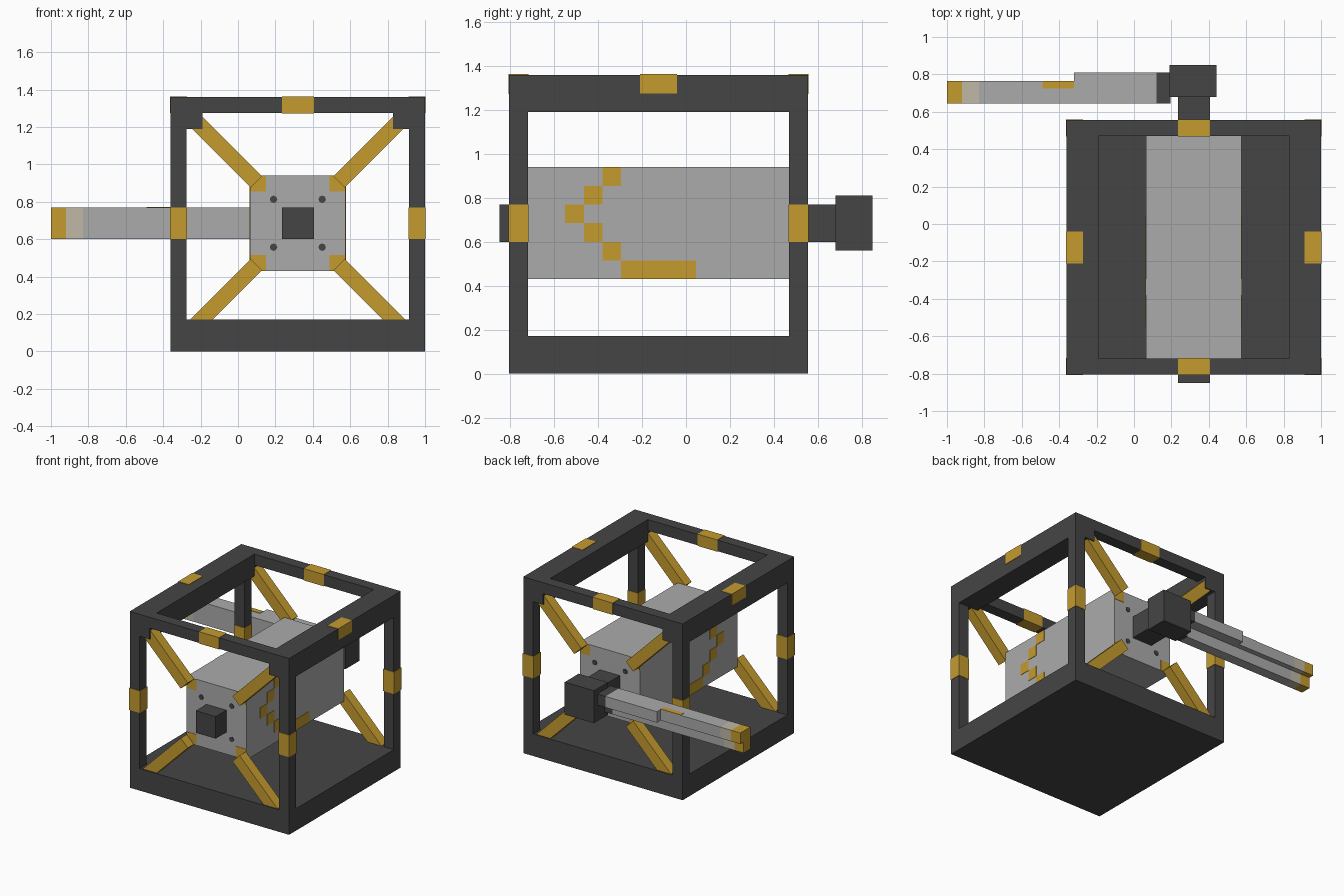
import bpy, bmesh, math
from mathutils import Matrix, Vector

default = bpy.data.objects.get("Cube")
if default:
    bpy.data.objects.remove(default, do_unlink=True)


def material(name, rgb):
    m = bpy.data.materials.new(name)
    m.use_nodes = True
    m.diffuse_color = (*rgb, 1)
    m.node_tree.nodes["Principled BSDF"].inputs["Base Color"].default_value = (*rgb, 1)
    return m


DARK = material("dark_grey", (0.06, 0.06, 0.06))
GREY = material("light_grey", (0.41, 0.41, 0.41))
YELLOW = material("warning_yellow", (0.56, 0.33, 0.028))
TAN = material("worn_tan", (0.53, 0.48, 0.38))


def finish(name, bm, mat):
    bmesh.ops.recalc_face_normals(bm, faces=bm.faces)
    mesh = bpy.data.meshes.new(name)
    bm.to_mesh(mesh)
    bm.free()
    mesh.materials.append(mat)
    obj = bpy.data.objects.new(name, mesh)
    bpy.context.scene.collection.objects.link(obj)
    return obj


def add_box(bm, lo, hi, turn=None):
    lo, hi = Vector(lo), Vector(hi)
    mat = Matrix.Translation((lo + hi) / 2) @ (turn or Matrix()) @ Matrix.Diagonal((*(hi - lo), 1))
    bmesh.ops.create_cube(bm, size=1, matrix=mat)


def box(name, lo, hi, mat):
    bm = bmesh.new()
    add_box(bm, lo, hi)
    return finish(name, bm, mat)


# Shared grid: the cage is sixteen units wide
U = 0.085
CX, CY, CZ = 0.32, -0.125, 0.685
H = 8 * U
X0, X1, Y0, Y1, TOP = CX - H, CX + H, CY - H, CY + H, 16 * U
SIDES = (-1, 1)
G = 0.003


def span(center, sign, outer, inner):
    """Ordered range between two distances on one side of a centre."""
    return sorted((center + sign * outer, center + sign * inner))


# Cage: solid base, corner posts, top rails
box("base", (X0, Y0, 0), (X1, Y1, 2 * U), DARK)
for sx in SIDES:
    xa, xb = span(CX, sx, H, H - U)
    ra, rb = span(CX, sx, H, H - 2 * U)
    side = "left" if sx > 0 else "right"
    box(f"{side}_top_rail", (ra, Y0, TOP - 2 * U), (rb, Y1, TOP), DARK)
    box(f"{side}_rail_band", (xa - G, CY - U, TOP - U), (xb + G, CY + U, TOP + G), YELLOW)
    for sy in SIDES:
        ya, yb = span(CY, sy, H, H - U)
        end = "back" if sy > 0 else "front"
        box(f"{end}_{side}_post", (xa, ya, 2 * U), (xb, yb, TOP - 2 * U), DARK)
        box(f"{end}_{side}_post_band", (xa - G, ya - G, CZ - U), (xb + G, yb + G, CZ + U), YELLOW)

for sy in SIDES:
    end = "back" if sy > 0 else "front"
    ya, yb = span(CY, sy, H, H - U)
    box(f"{end}_top_rail", (X0 + 2 * U, ya, TOP - U), (X1 - 2 * U, yb, TOP), DARK)
    box(f"{end}_rail_band", (CX - U, ya - G, TOP - U - G), (CX + U, yb + G, TOP + G), YELLOW)

# Central housing
B = 3 * U
FACE = 7 * U
box("housing", (CX - B, CY - FACE, CZ - B), (CX + B, CY + FACE, CZ + B), GREY)

# Diagonal struts with painted corners and bolt holes at both ends
for sy in SIDES:
    end = "back" if sy > 0 else "front"
    ya, yb = span(CY, sy, H - 0.008, FACE)
    pa, pb = span(CY, sy, FACE + G, FACE)
    struts, corners, bolts = bmesh.new(), bmesh.new(), bmesh.new()
    for sx in SIDES:
        for sz in SIDES:
            inner, outer = 2.6 * U, 7.5 * U
            mid, half = (inner + outer) / 2, (outer - inner) / math.sqrt(2)
            c = Vector((CX + sx * mid, 0, CZ + sz * mid))
            add_box(struts, (c.x - half, ya, c.z - U / 2), (c.x + half, yb, c.z + U / 2),
                    Matrix.Rotation(-sx * sz * math.pi / 4, 4, "Y"))
            ca, cb = span(CX, sx, B, B - U)
            za, zb = span(CZ, sz, B, B - U)
            add_box(corners, (ca, pa, za), (cb, pb, zb))
            place = Matrix.Translation((CX + sx * 0.13, (pa + pb) / 2, CZ + sz * 0.128))
            bmesh.ops.create_cone(bolts, cap_ends=True, segments=8, radius1=0.02, radius2=0.02,
                                  depth=0.004, matrix=place @ Matrix.Rotation(math.pi / 2, 4, "X"))
    finish(f"{end}_struts", struts, YELLOW)
    finish(f"{end}_painted_corners", corners, YELLOW)
    finish(f"{end}_bolts", bolts, DARK)

# Arrow marking on both housing flanks: (column, row, length) in units
ARROW = ((5, 5, 1), (4, 4, 1), (3, 3, 1), (4, 2, 1), (5, 1, 1), (6, 0, 4))
for sx in SIDES:
    xa, xb = span(CX, sx, B + G, B)
    bm = bmesh.new()
    for col, row, length in ARROW:
        y, z = CY - FACE + (col - 1) * U, CZ - B + row * U
        add_box(bm, (xa, y, z), (xb, y + length * U, z + U))
    finish("left_arrow" if sx > 0 else "right_arrow", bm, YELLOW)

# Drive: front plug, rear shaft and rear joint block
box("front_plug", (CX - U, -0.85, CZ - U), (CX + U, CY - FACE, CZ + U), DARK)
box("rear_shaft", (CX - U, CY + FACE, CZ - U), (CX + U, 0.69, CZ + U), DARK)
box("joint_block", (0.19, 0.68, CZ - 0.125), (0.44, 0.85, CZ + 0.125), DARK)


# Arm: stepped section, deeper on its upper half
def arm(name, x0, x1, depth, mat):
    outline = ((0.645, CZ - U), (0.725, CZ - U), (0.725, CZ), (depth, CZ),
               (depth, CZ + U), (0.645, CZ + U))
    bm = bmesh.new()
    face = bm.faces.new([bm.verts.new((x0, y, z)) for y, z in outline])
    new = bmesh.ops.extrude_face_region(bm, geom=[face])["geom"]
    verts = [v for v in new if isinstance(v, bmesh.types.BMVert)]
    bmesh.ops.translate(bm, verts=verts, vec=(x1 - x0, 0, 0))
    finish(name, bm, mat)


arm("arm_tip", -1.0, -0.92, 0.765, YELLOW)
arm("arm_worn_band", -0.92, -0.83, 0.765, TAN)
arm("arm_bar", -0.83, -0.32, 0.765, GREY)
arm("arm_sleeve", -0.32, 0.12, 0.81, GREY)
arm("arm_collar", 0.12, 0.195, 0.81, DARK)
box("arm_mark", (-0.49, 0.725, CZ + U), (-0.32, 0.765, CZ + U + G), YELLOW)
